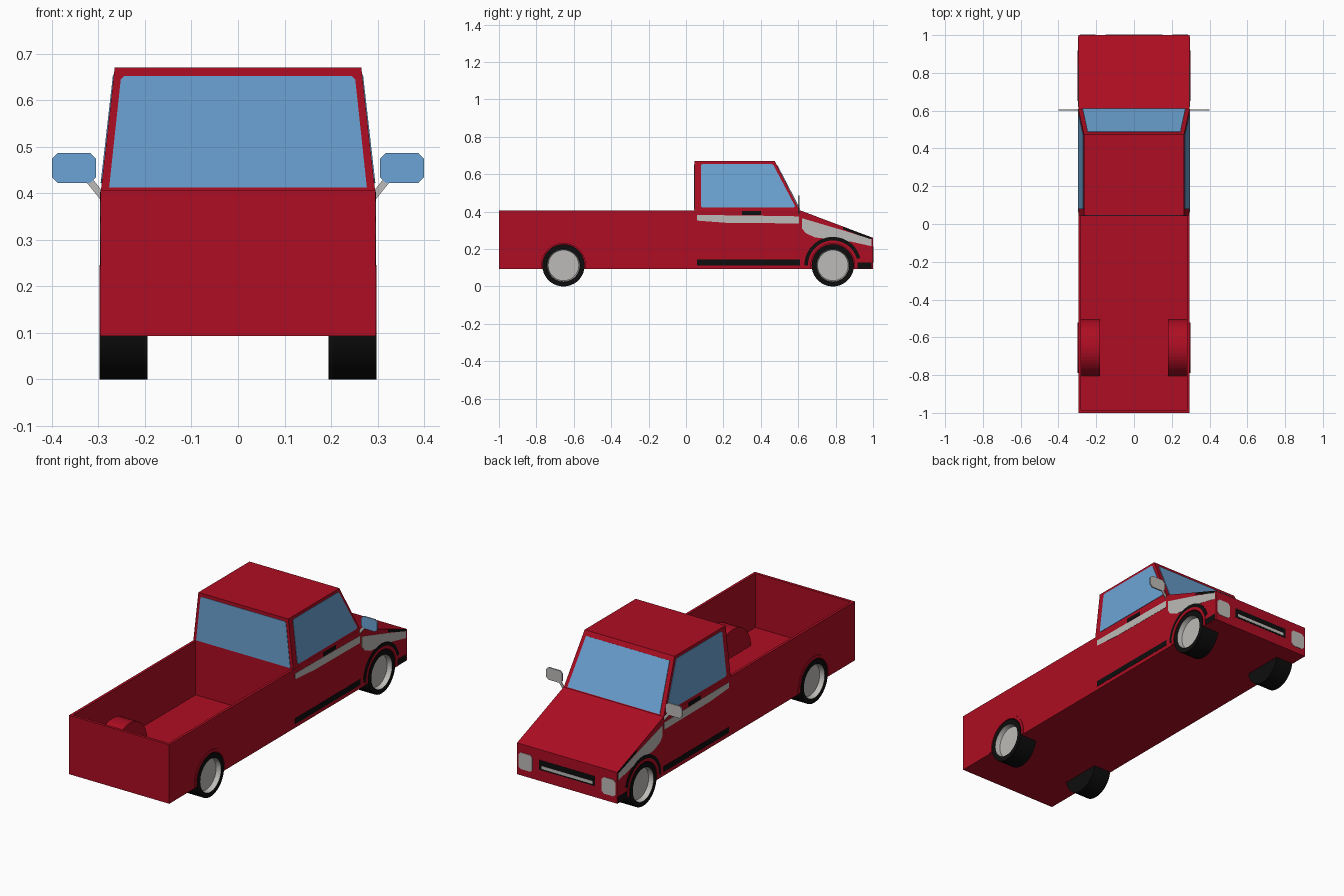
import bpy, bmesh, math
from mathutils import Vector

if "Cube" in bpy.data.objects:
    bpy.data.objects.remove(bpy.data.objects["Cube"])


def material(name, rgb):
    m = bpy.data.materials.new(name)
    m.diffuse_color = (*rgb, 1)
    m.use_nodes = True
    m.node_tree.nodes["Principled BSDF"].inputs["Base Color"].default_value = m.diffuse_color
    return m


RED = material("red paint", (0.42, 0.004, 0.016))
BLUE = material("blue glass", (0.15, 0.37, 0.66))
GREY = material("light grey", (0.51, 0.50, 0.48))
BLACK = material("black", (0.004, 0.004, 0.004))

WHEEL_Z, WHEEL_R = 0.113, 0.113
REAR_Y, FRONT_Y = -0.655, 0.785
HALF = 0.295


def finish(name, bm, mat):
    bmesh.ops.recalc_face_normals(bm, faces=bm.faces)
    me = bpy.data.meshes.new(name)
    bm.to_mesh(me)
    bm.free()
    me.materials.append(mat)
    ob = bpy.data.objects.new(name, me)
    bpy.context.collection.objects.link(ob)
    return ob


def prism(name, pts, vec, mat):
    """Extrude a flat 3D outline along a vector."""
    bm = bmesh.new()
    face = bm.faces.new([bm.verts.new(p) for p in pts])
    ext = bmesh.ops.extrude_face_region(bm, geom=[face])
    verts = [g for g in ext["geom"] if isinstance(g, bmesh.types.BMVert)]
    bmesh.ops.translate(bm, verts=verts, vec=vec)
    if not any(face.is_valid and f == face for f in bm.faces):
        bm.faces.new([v for v in bm.verts if v not in verts])
    return finish(name, bm, mat)


def side(name, yz, x0, x1, mat):
    """Extrude a side-view outline from x0 to x1."""
    return prism(name, [(x0, y, z) for y, z in yz], (x1 - x0, 0, 0), mat)


def arc(cy, r, a0, a1, n=28):
    steps = [math.radians(a0 + (a1 - a0) * i / n) for i in range(n + 1)]
    return [(cy + r * math.cos(a), WHEEL_Z + r * math.sin(a)) for a in steps]


def box_yz(y0, y1, z0, z1):
    return [(y0, z0), (y1, z0), (y1, z1), (y0, z1)]


def octagon(u0, u1, v0, v1, c):
    return [(u0 + c, v0), (u1 - c, v0), (u1, v0 + c), (u1, v1 - c),
            (u1 - c, v1), (u0 + c, v1), (u0, v1 - c), (u0, v0 + c)]


def smooth(ob):
    bpy.ops.object.select_all(action='DESELECT')
    ob.select_set(True)
    bpy.context.view_layer.objects.active = ob
    bpy.ops.object.shade_smooth_by_angle(angle=math.radians(35))


def boolean(ob, other, op):
    mod = ob.modifiers.new(op.lower(), 'BOOLEAN')
    mod.operation, mod.object, mod.solver = op, other, 'EXACT'
    bpy.context.view_layer.objects.active = ob
    bpy.ops.object.modifier_apply(modifier=mod.name)
    bpy.data.objects.remove(other)


def lathe(name, profile, s, cy, mat, n=36):
    """Revolve (x, radius) points about the wheel axle."""
    bm = bmesh.new()
    vs = [bm.verts.new((s * x, cy, WHEEL_Z + r)) for x, r in profile]
    es = [bm.edges.new(p) for p in zip(vs, vs[1:])]
    bmesh.ops.spin(bm, geom=vs + es, cent=(0, cy, WHEEL_Z), axis=(1, 0, 0),
                   angle=2 * math.pi, steps=n)
    bmesh.ops.remove_doubles(bm, verts=bm.verts, dist=1e-4)
    ob = finish(name, bm, mat)
    smooth(ob)
    return ob


# Lower body: bed, doors and sloping hood, with an open bed and wheel wells
body = side("body", [(-1, 0.093), (1, 0.093), (1, 0.26), (0.61, 0.407), (-1, 0.407)],
            -HALF, HALF, RED)
boolean(body, side("bed_cutter", box_yz(-0.985, 0.045, 0.12, 0.6), -0.281, 0.281, RED),
        'DIFFERENCE')
for s in (-1, 1):
    boolean(body, side("bed_hump", arc(REAR_Y, 0.15, 0, 180) +
                       [(REAR_Y - 0.15, 0.1), (REAR_Y + 0.15, 0.1)],
                       s * 0.18, s * 0.288, RED), 'UNION')
for s in (-1, 1):
    for cy in (REAR_Y, FRONT_Y):
        boolean(body, side("well_cutter", arc(cy, 0.118, 0, 360, 36)[:-1],
                           s * 0.19, s * 0.35, RED), 'DIFFERENCE')

# Cab with tapered sides
ROOF_Z, BELT_Z, ROOF_X = 0.67, 0.407, 0.265


def cab_x(z):
    return HALF - (HALF - ROOF_X) * (z - BELT_Z) / (ROOF_Z - BELT_Z)


cab = side("cab", [(0.045, BELT_Z - 0.004), (0.61, BELT_Z - 0.004), (0.475, ROOF_Z),
                   (0.045, ROOF_Z)], -HALF, HALF, RED)
for v in cab.data.vertices:
    v.co.x = math.copysign(min(HALF, cab_x(v.co.z)), v.co.x)


def shield(t, x):
    return Vector((x, 0.61 - 0.135 * t, BELT_Z + (ROOF_Z - BELT_Z) * t))


# Windscreen, rear window and side windows as thin plates
prism("windscreen", [shield(0.02, -0.272), shield(0.02, 0.272),
                     shield(0.91, 0.246), shield(0.91, -0.246)], (0, 0.003, 0.0015), BLUE)
prism("rear_window", [(-0.277, 0.046, 0.412), (0.277, 0.046, 0.412), (0.252, 0.046, 0.645),
                      (0.245, 0.046, 0.652), (-0.245, 0.046, 0.652), (-0.252, 0.046, 0.645)],
      (0, -0.003, 0), BLUE)
window = [(0.08, 0.43), (0.088, 0.422), (0.575, 0.422), (0.583, 0.43), (0.468, 0.648),
          (0.458, 0.655), (0.088, 0.655), (0.08, 0.647)]

# Side trim outlines
fender_stripe = [(0.62, 0.365), (0.85, 0.297), (0.992, 0.252), (0.992, 0.215),
                 (0.88, 0.24), (0.69, 0.262), (0.64, 0.285), (0.62, 0.31)]
for s in (-1, 1):
    prism("side_window", [(s * (cab_x(z) - 0.001), y, z) for y, z in window],
          (s * 0.003, 0, 0), BLUE)
    x0, x1, x2 = s * 0.294, s * 0.2962, s * 0.297
    side("door_stripe", [(0.06, 0.352), (0.22, 0.34), (0.605, 0.337), (0.605, 0.375),
                         (0.3, 0.38), (0.06, 0.382)], x0, x1, GREY)
    side("fender_stripe", fender_stripe, x0, x1, GREY)
    side("sill_strip", box_yz(0.06, 0.61, 0.113, 0.143), x0, x1, BLACK)
    side("door_handle", box_yz(0.3, 0.4, 0.382, 0.403), x0, x2, BLACK)
    side("hood_edge", [(0.84, 0.306), (0.992, 0.248), (0.992, 0.262), (0.84, 0.319)],
         x0, x1, BLACK)
    side("bumper_corner", box_yz(0.915, 0.992, 0.096, 0.128), x0, x1, BLACK)
    side("arch_trim", arc(FRONT_Y, 0.152, 15, 180) + arc(FRONT_Y, 0.133, 180, 15),
         x0, x2, BLACK)
    for cy in (REAR_Y, FRONT_Y):
        side("wheel_arch", arc(cy, 0.133, -8, 188) + arc(cy, 0.117, 188, -8),
             s * 0.285, s * 0.298, RED)
        # Wheels with dished hubs
        lathe("tyre", [(0.195, 0), (0.195, WHEEL_R), (0.2975, WHEEL_R), (0.2975, 0.088)],
              s, cy, BLACK)
        lathe("hub", [(0.2975, 0.088), (0.272, 0.082), (0.272, 0)], s, cy, GREY)
    # Door mirror: grey shell, glass facing the rear, slanted stalk
    shape = octagon(0.305, 0.4, 0.422, 0.487, 0.013)
    prism("mirror_shell", [(s * x, 0.602, z) for x, z in shape], (0, 0.005, 0), GREY)
    prism("mirror_glass", [(s * x, 0.602, z) for x, z in shape], (0, -0.002, 0), BLUE)
    prism("mirror_stalk", [(s * x, 0.602, z) for x, z in
                           [(0.292, 0.39), (0.292, 0.405), (0.316, 0.435), (0.326, 0.424),
                            (0.297, 0.388)]], (0, 0.004, 0), GREY)
    # Headlight
    prism("headlight", [(s * x, 0.996, z) for x, z in
                        octagon(0.205, 0.286, 0.127, 0.215, 0.012)], (0, 0.006, 0), GREY)

# Grille with a pale bar
prism("grille", [(x, 0.997, z) for x, z in box_yz(-0.165, 0.165, 0.152, 0.205)],
      (0, 0.004, 0), BLACK)
prism("grille_bar", [(x, 0.998, z) for x, z in box_yz(-0.15, 0.15, 0.16, 0.176)],
      (0, 0.004, 0), GREY)
